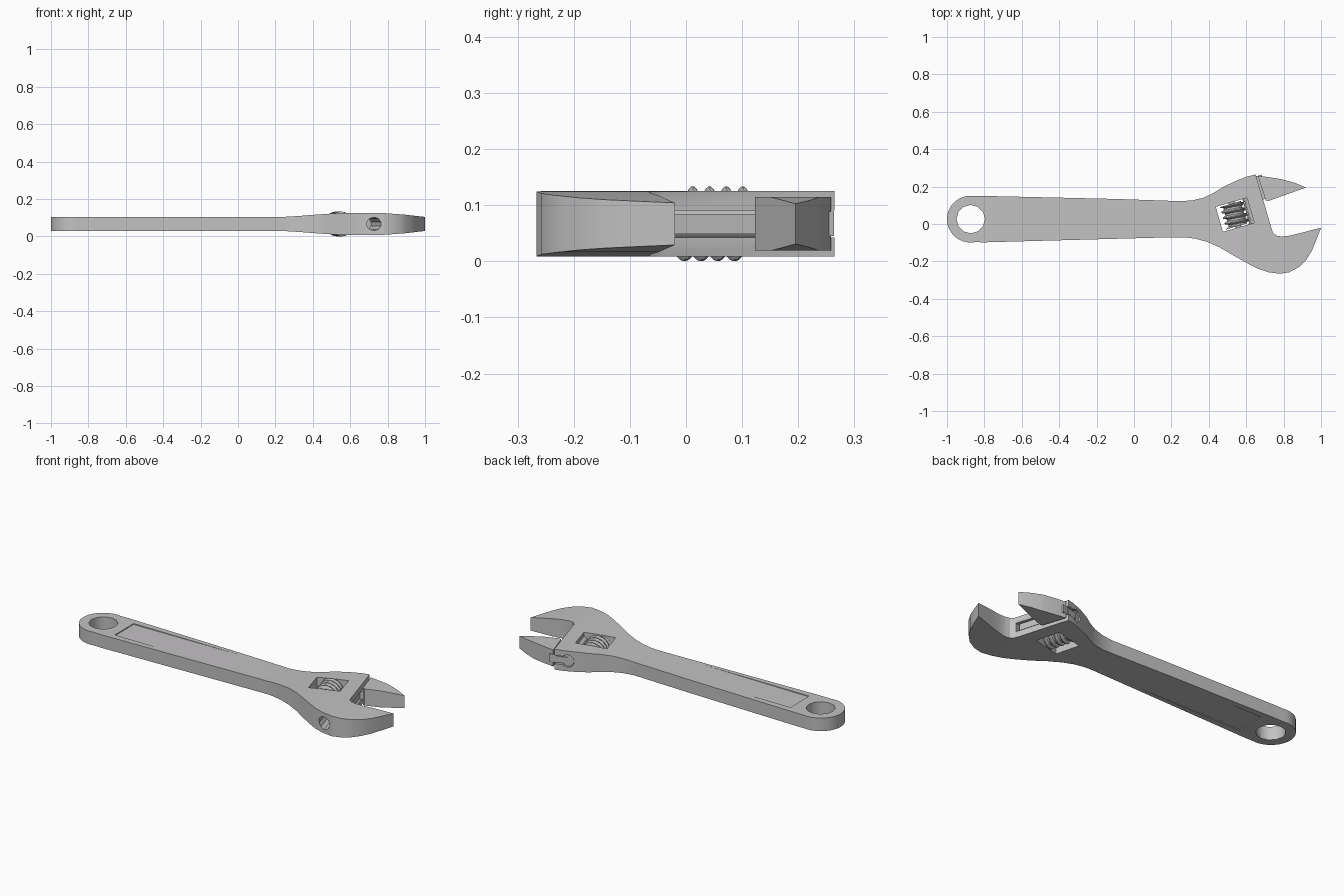
import bpy, bmesh, math
from mathutils import Matrix, Vector

if "Cube" in bpy.data.objects:
    bpy.data.objects.remove(bpy.data.objects["Cube"])

ZC = 0.0667
# head frame: local x points out of the jaw face, local y runs along the jaw slide
HEAD = Matrix.Translation((0.65, 0.265, ZC)) @ Matrix.Rotation(math.radians(16.2), 4, 'Z')
steel = bpy.data.materials.new("steel grey")
steel.diffuse_color = (0.55, 0.54, 0.55, 1)
steel.use_nodes = True
steel.node_tree.nodes["Principled BSDF"].inputs["Base Color"].default_value = steel.diffuse_color


def finish(bm, name, mat=None, smooth=True):
    bmesh.ops.recalc_face_normals(bm, faces=bm.faces)
    me = bpy.data.meshes.new(name)
    bm.to_mesh(me)
    bm.free()
    if mat:
        me.transform(mat)
    me.materials.append(steel)
    ob = bpy.data.objects.new(name, me)
    bpy.context.collection.objects.link(ob)
    bpy.ops.object.select_all(action='DESELECT')
    bpy.context.view_layer.objects.active = ob
    ob.select_set(True)
    if smooth:
        bpy.ops.object.shade_smooth_by_angle(angle=math.radians(32))
    return ob


def prism(name, pts, half, cuts=()):
    """Flat outline with a half thickness that depends on x."""
    bm = bmesh.new()
    face = bm.faces.new([bm.verts.new((x, y, -1)) for x, y in pts])
    ext = bmesh.ops.extrude_face_region(bm, geom=[face])
    for v in ext['geom']:
        if isinstance(v, bmesh.types.BMVert):
            v.co.z = 1
    for c in cuts:
        bmesh.ops.bisect_plane(bm, geom=bm.verts[:] + bm.edges[:] + bm.faces[:],
                               plane_co=(c, 0, 0), plane_no=(1, 0, 0))
    for v in bm.verts:
        v.co.z = ZC + math.copysign(half(v.co.x), v.co.z)
    return finish(bm, name)


def box(name, lo, hi, mat=HEAD):
    lo, hi = Vector(lo), Vector(hi)
    bm = bmesh.new()
    bmesh.ops.create_cube(bm, size=1, matrix=Matrix.Translation((lo + hi) / 2)
                          @ Matrix.Diagonal((*(hi - lo), 1)))
    return finish(bm, name, mat, False)


def rod(name, x, y0, y1, r, n=16):
    """Cylinder along the slide direction of the head."""
    bm = bmesh.new()
    bmesh.ops.create_cone(bm, cap_ends=True, segments=n, radius1=r, radius2=r, depth=y1 - y0,
                          matrix=Matrix.Translation((x, (y0 + y1) / 2, 0))
                          @ Matrix.Rotation(math.pi / 2, 4, 'X'))
    return finish(bm, name, HEAD)


def cut(target, cutter):
    cutter.hide_render = True
    m = target.modifiers.new("cut", 'BOOLEAN')
    m.operation, m.solver, m.object = 'DIFFERENCE', 'EXACT', cutter
    bpy.context.view_layer.objects.active = target
    bpy.ops.object.modifier_apply(modifier=m.name)
    bpy.data.objects.remove(cutter)


def lerp(table):
    def f(x):
        for (a, ha), (b, hb) in zip(table, table[1:]):
            if x <= b:
                return ha + (hb - ha) * max(0, x - a) / (b - a)
        return table[-1][1]
    return f


# body: ring end, shank, head and fixed jaw in one outline
ring = [(-0.873 + 0.127 * math.cos(math.radians(a)), 0.026 + 0.125 * math.sin(math.radians(a)))
        for a in range(80, 281, 10)]
lower = [(-0.80, -0.098), (0.20, -0.071), (0.27, -0.071), (0.33, -0.079), (0.39, -0.095),
         (0.46, -0.126), (0.53, -0.167), (0.60, -0.207), (0.66, -0.238), (0.72, -0.258),
         (0.78, -0.266), (0.83, -0.258), (0.88, -0.232), (0.92, -0.193), (0.95, -0.145),
         (0.975, -0.085), (1.0, -0.02)]
upper = [(0.835, -0.062), (0.79, -0.067), (0.76, -0.062), (0.742, -0.045), (0.65, 0.265),
         (0.60, 0.252), (0.54, 0.228), (0.48, 0.200), (0.42, 0.163), (0.37, 0.140),
         (0.31, 0.126), (0.25, 0.122), (-0.10, 0.134), (-0.80, 0.150)]
thick = [(-1, 0.0375), (0.24, 0.0375), (0.33, 0.043), (0.43, 0.051), (0.53, 0.057),
         (0.62, 0.0585), (0.78, 0.058), (0.89, 0.050), (1.0, 0.0375)]
body = prism("wrench_body", ring + lower + upper, lerp(thick), [t[0] for t in thick[1:-1]])

# hanging hole
bm = bmesh.new()
bmesh.ops.create_cone(bm, cap_ends=True, segments=12, radius1=0.076, radius2=0.076, depth=0.4,
                      matrix=Matrix.Translation((-0.873, 0.026, ZC)))
cut(body, finish(bm, "hole_cutter"))

# screw window, slide channel and the slot that opens it to the jaw face
cut(body, box("window_cutter", (-0.253, -0.246, -0.3), (-0.079, -0.107, 0.3)))
cut(body, rod("channel_cutter", -0.072, -0.8, 0.2, 0.036, 10))
cut(body, box("slot_cutter", (-0.072, -0.315, -0.024), (0.05, 0.1, 0.024)))

# shallow grip recess on both faces, fading out towards the head
for s in (1, -1):
    tilt = Matrix.Translation((-0.74, 0.026, ZC + s * 0.0325)) @ Matrix.Rotation(-s * 0.0072, 4, 'Y')
    z0, z1 = sorted((0, s * 0.05))
    cut(body, box("recess_cutter", (0, -0.085, z0), (0.8, 0.085, z1), tilt))
bpy.context.view_layer.objects.active = body
body.select_set(True)
bpy.ops.object.shade_smooth_by_angle(angle=math.radians(32))

# sliding jaw
prism("sliding_jaw", [(0.662, 0.258), (0.704, 0.127), (0.718, 0.123), (0.92, 0.195),
                      (0.86, 0.220), (0.79, 0.239), (0.73, 0.249)],
      lerp([(0.66, 0.0475), (0.80, 0.0475), (0.92, 0.036)]), [0.80])

# jaw rail with its web and rack teeth
rod("jaw_rail", -0.072, -0.36, -0.01, 0.033, 12)
box("rail_web", (-0.07, -0.30, -0.018), (-0.006, -0.005, 0.018))
box("jaw_neck", (-0.02, -0.14, -0.022), (0.03, -0.01, 0.022))
for i in range(9):
    y = -0.07 - i * 0.03
    box("rack_tooth", (-0.112, y - 0.007, -0.022), (-0.08, y + 0.007, 0.022))

# adjusting screw: a lathe grid whose radius follows a spiral ridge
N, M, L, PITCH = 24, 48, 0.124, 0.031
bm = bmesh.new()
rows = []
for j in range(M + 1):
    s = L * j / M
    row = []
    for i in range(N):
        a = 2 * math.pi * i / N
        ph = (s / PITCH - i / N) % 1
        r = 0.050 + 0.0165 * min(1, max(0, 1.5 - abs(ph - 0.5) * 5))
        row.append(bm.verts.new((r * math.cos(a), s - L / 2, r * math.sin(a))))
    rows.append(row)
for p, q in zip(rows, rows[1:]):
    for i in range(N):
        k = (i + 1) % N
        bm.faces.new((p[i], p[k], q[k], q[i]))
bm.faces.new(rows[0])
bm.faces.new(rows[-1])
finish(bm, "adjusting_screw", HEAD @ Matrix.Translation((-0.166, -0.1765, 0)))
rod("screw_pin", -0.166, -0.26, -0.09, 0.016, 12)
